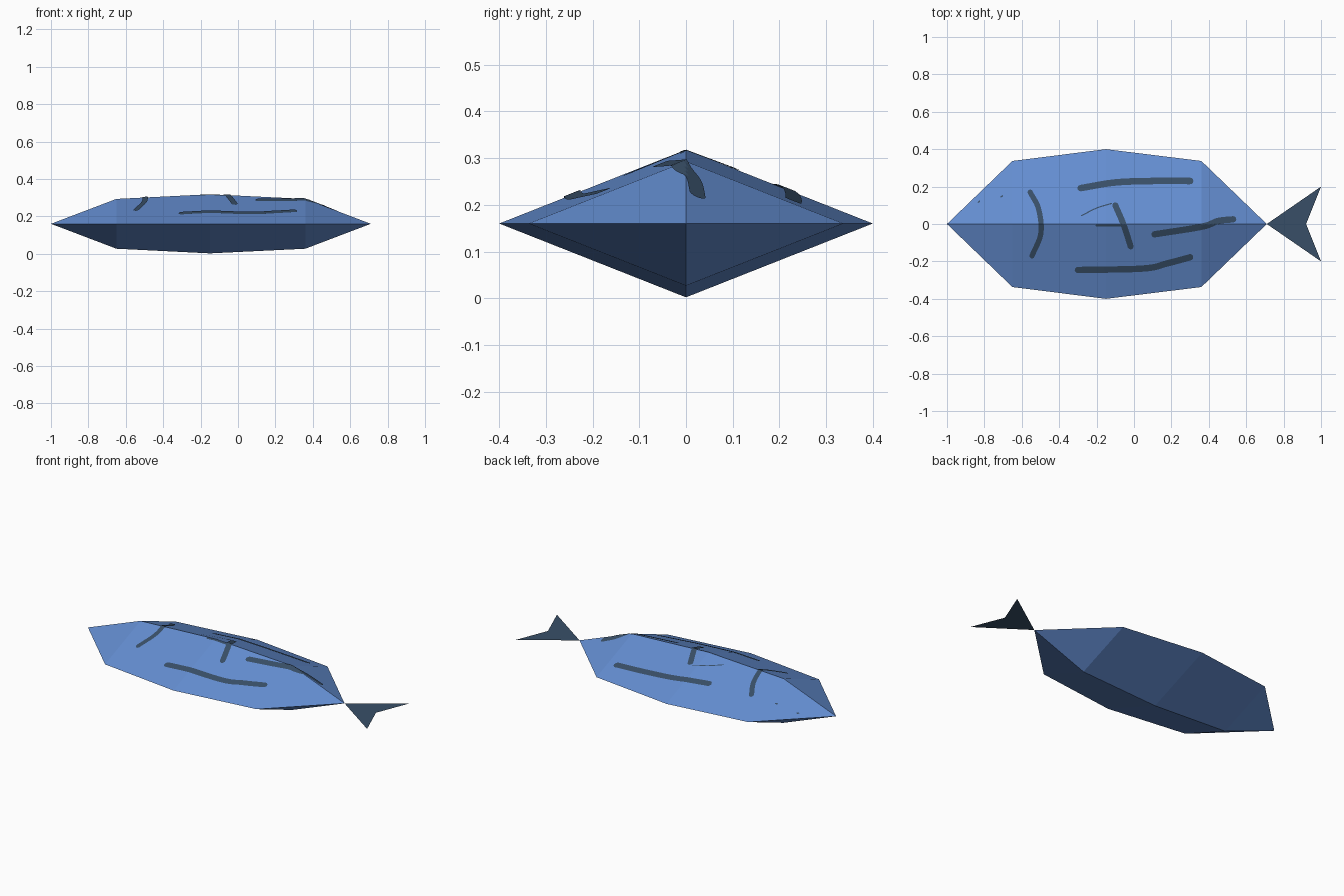
import bpy, math
from mathutils import Vector

if "Cube" in bpy.data.objects:
    bpy.data.objects.remove(bpy.data.objects["Cube"])


def material(name, color):
    m = bpy.data.materials.new(name)
    m.diffuse_color = (*color, 1)
    m.use_nodes = True
    m.node_tree.nodes["Principled BSDF"].inputs["Base Color"].default_value = m.diffuse_color
    return m


BLUE = material("body blue", (0.127, 0.27, 0.64))
DARK = material("dark slate", (0.040, 0.078, 0.137))
MID = 0.16
SLOPE = 0.395
STATIONS = [(-1, 0), (-0.65, 0.337), (-0.15, 0.4), (0.36, 0.337), (0.71, 0)]


def add(name, verts, faces, mat):
    me = bpy.data.meshes.new(name)
    me.from_pydata(verts, [], faces)
    me.materials.append(mat)
    ob = bpy.data.objects.new(name, me)
    bpy.context.collection.objects.link(ob)
    return ob


def top(x, y):
    """Height of the upper body surface."""
    for (x0, w0), (x1, w1) in zip(STATIONS, STATIONS[1:]):
        if x0 <= x <= x1:
            w = w0 + (w1 - w0) * (x - x0) / (x1 - x0)
            return MID + SLOPE * (w - abs(y))
    return MID


# Body: diamond sections between two pointed ends
verts, faces = [(-1, 0, MID)], []
for x, w in STATIONS[1:-1]:
    h = w * SLOPE
    verts += [(x, w, MID), (x, 0, MID + h), (x, -w, MID), (x, 0, MID - h)]
verts.append((0.71, 0, MID))
last = len(verts) - 1
for k in range(4):
    n = (k + 1) % 4
    faces.append((0, 1 + n, 1 + k))
    for r in (1, 5):
        faces.append((r + k, r + n, r + 4 + n, r + 4 + k))
    faces.append((last, 9 + k, 9 + n))
add("fish_body", verts, faces, BLUE)

# Tail: flat notched sheet
add("tail_fin", [(0.71, 0, MID), (1, -0.2, MID), (0.92, 0, MID), (1, 0.2, MID)],
    [(0, 1, 2), (0, 2, 3)], DARK)


# Painted strokes: round-ended ribbons draped over the back
def stroke(name, points, width, lift=0.004):
    p = [Vector(q) for q in points]
    p = [2 * p[0] - p[1]] + p + [2 * p[-1] - p[-2]]
    path = []
    for i in range(1, len(p) - 2):
        a, b, c, d = p[i - 1:i + 3]
        for s in range(16):
            t = s / 16
            path.append(0.5 * (2 * b + (c - a) * t + (2 * a - 5 * b + 4 * c - d) * t * t
                               + (3 * b - a - 3 * c + d) * t ** 3))
    path.append(p[-2])
    r = width / 2
    d0 = (path[0] - path[1]).normalized()
    d1 = (path[-1] - path[-2]).normalized()
    caps = [math.radians(a) for a in (88, 60, 30)]
    rows = [(path[0] + d0 * r * math.sin(a), -d0, r * math.cos(a)) for a in caps]
    for i, q in enumerate(path):
        t = (path[min(i + 1, len(path) - 1)] - path[max(i - 1, 0)]).normalized()
        rows.append((q, t, r))
    rows += [(path[-1] + d1 * r * math.sin(a), d1, r * math.cos(a)) for a in reversed(caps)]
    vs, fs, n = [], [], 5
    for q, t, hw in rows:
        side = Vector((-t.y, t.x))
        for j in range(n):
            v = q + side * hw * (1 - 2 * j / (n - 1))
            vs.append((v.x, v.y, top(v.x, v.y) + lift))
    for i in range(len(rows) - 1):
        for j in range(n - 1):
            k = i * n + j
            fs.append((k, k + 1, k + n + 1, k + n))
    add(name, vs, fs, DARK)


stroke("gill_line", [(-0.555, 0.17), (-0.51, 0.08), (-0.498, -0.05), (-0.545, -0.17)], 0.028)
stroke("fin_line", [(-0.10, 0.10), (-0.065, 0.02), (-0.04, -0.05), (-0.018, -0.12)], 0.032)
stroke("fin_upper_line", [(-0.28, 0.045), (-0.2, 0.085), (-0.12, 0.11)], 0.006, 0.001)
stroke("fin_lower_line", [(-0.2, -0.008), (-0.06, -0.008)], 0.01, 0.001)
stroke("left_side_line", [(-0.285, 0.192), (-0.1, 0.222), (0.1, 0.23), (0.3, 0.23)], 0.035)
stroke("right_side_line", [(-0.3, -0.246), (0.05, -0.238), (0.18, -0.21), (0.3, -0.178)], 0.034)
stroke("rear_line", [(0.11, -0.055), (0.36, -0.015), (0.45, 0.016), (0.53, 0.025)], 0.034)
stroke("eye_front", [(-0.832, 0.117), (-0.826, 0.122)], 0.008, 0.001)
stroke("eye_back", [(-0.71, 0.146), (-0.704, 0.15)], 0.008, 0.001)
